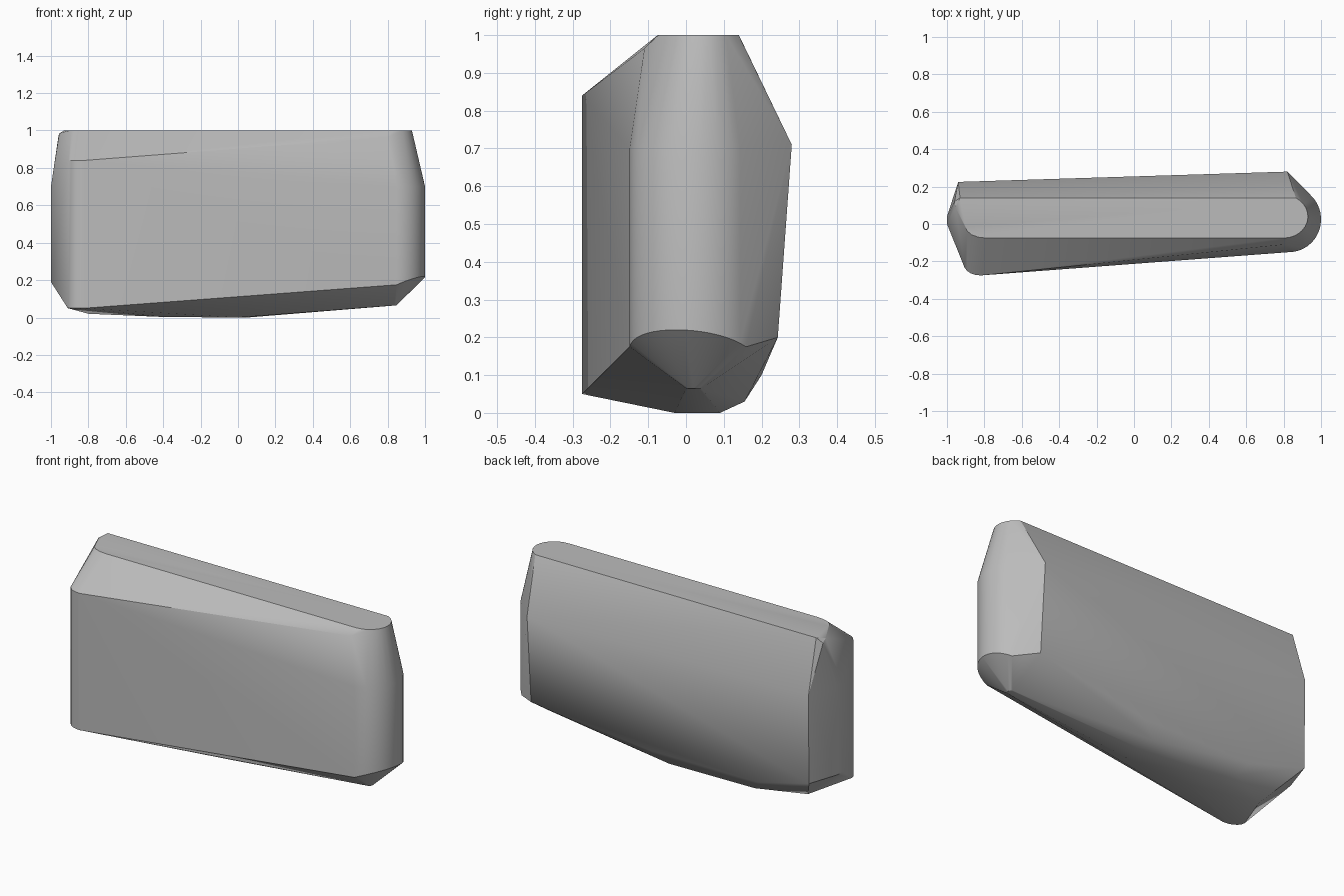
import bpy
import bmesh
import math

cube = bpy.data.objects.get("Cube")
if cube:
    bpy.data.objects.remove(cube, do_unlink=True)

grey = bpy.data.materials.new("stone grey")
grey.use_nodes = True
grey.diffuse_color = (0.5, 0.5, 0.5, 1)
grey.node_tree.nodes["Principled BSDF"].inputs["Base Color"].default_value = (0.5, 0.5, 0.5, 1)


def arc(cx, cy, rx, ry, start, end, steps, z, dip=0.0):
    """Points on an elliptical arc; dip lowers its two ends."""
    pts = []
    for i in range(steps + 1):
        t = i / steps
        a = math.radians(start + (end - start) * t)
        pts.append((cx + rx * math.cos(a), cy + ry * math.sin(a),
                    z - dip * (2 * t - 1) ** 2))
    return pts


points = []

# Rounded end: a vertical half cylinder, tapering to the top and to a low tip
for z, dip in ((0.70, 0), (0.22, 0.045)):
    points += arc(0.83, 0.025, 0.17, 0.175, -84, 50, 18, z, dip)
points += arc(0.80, 0.04, 0.13, 0.115, -90, 60, 12, 1.0)
points += arc(0.835, 0.02, 0.012, 0.02, -90, 90, 4, 0.065)
points += [(0.80, -0.11, 0.965)]

# Broad back wall, leaning out at mid height
points += [(0.82, 0.28, 0.71), (0.82, 0.243, 0.20),
           (-0.94, 0.225, 0.70), (-0.94, 0.22, 0.19)]

# Bevelled end wall and front corner
for y in (0.0, 0.04):
    points += [(-1, y, 0.70), (-1, y, 0.19)]
for z in (0.84, 0.05):
    points += arc(-0.82, -0.215, 0.09, 0.06, 180, 270, 5, z)

# Flat top
points += [(0.83, 0.14, 1), (-0.93, 0.14, 1), (-0.96, 0.12, 0.97),
           (-0.955, 0.09, 0.985)]
points += arc(-0.79, -0.015, 0.11, 0.06, 180, 270, 4, 1.0)

# Gently rounded underside
points += [(-0.40, -0.03, 0.003), (0.0, -0.03, 0), (0.05, 0.09, 0),
           (-0.40, 0.09, 0.003), (-0.80, 0.03, 0.02), (-0.55, 0.155, 0.035),
           (0.0, 0.155, 0.03), (-0.60, 0.20, 0.10), (0.1, 0.20, 0.10)]

# Wrap the outline points in one faceted block
bm = bmesh.new()
for p in points:
    bm.verts.new(p)
hull = bmesh.ops.convex_hull(bm, input=bm.verts)
loose = [v for v in bm.verts if not v.link_faces]
bmesh.ops.delete(bm, geom=loose, context="VERTS")
bmesh.ops.dissolve_limit(bm, angle_limit=math.radians(0.5),
                         verts=bm.verts, edges=bm.edges)
bmesh.ops.recalc_face_normals(bm, faces=bm.faces)

mesh = bpy.data.meshes.new("stone_block")
bm.to_mesh(mesh)
bm.free()
mesh.materials.append(grey)
block = bpy.data.objects.new("stone_block", mesh)
bpy.context.collection.objects.link(block)

bpy.ops.object.select_all(action="DESELECT")
block.select_set(True)
bpy.context.view_layer.objects.active = block
bpy.ops.object.shade_smooth_by_angle(angle=math.radians(25))
